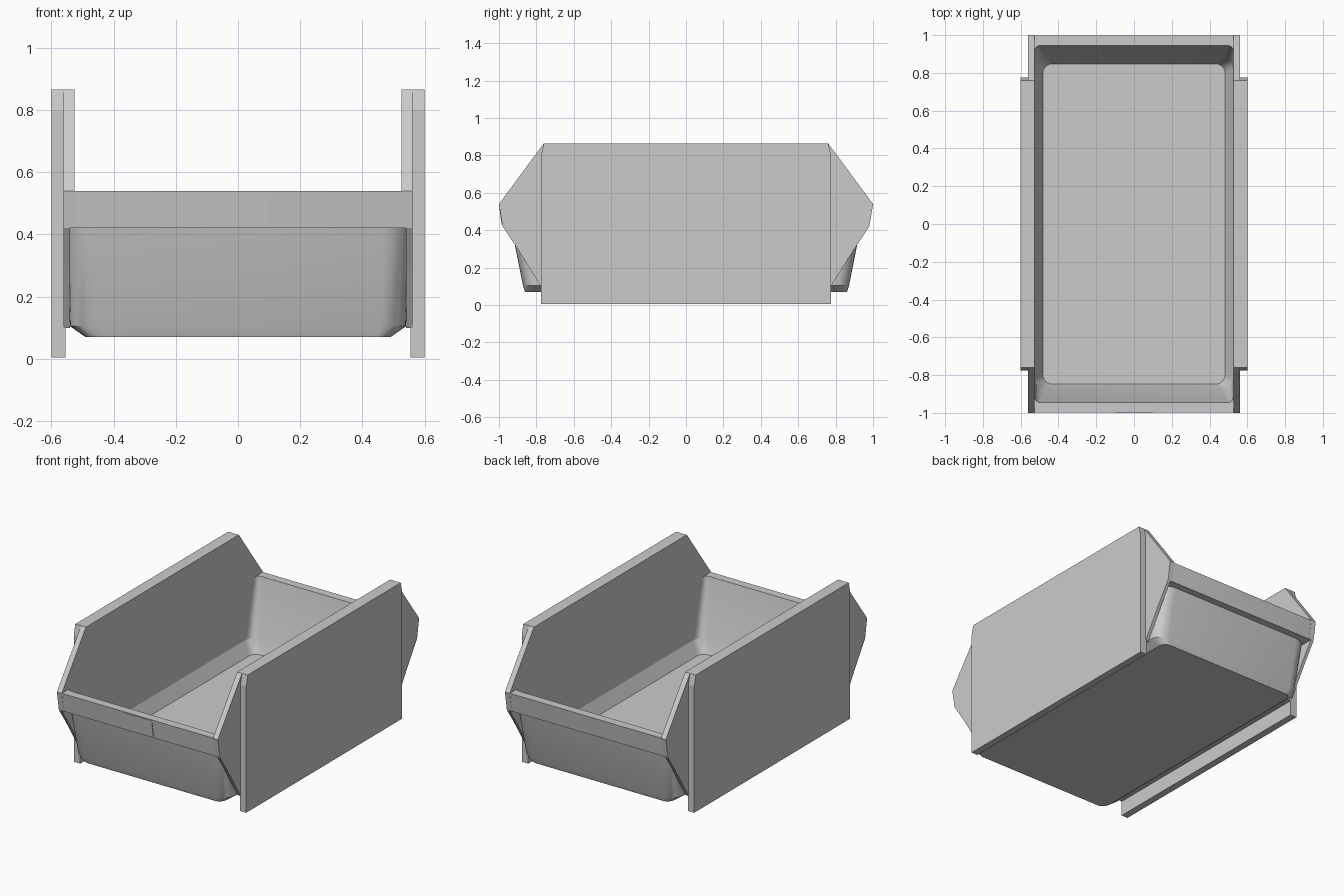
import bpy, bmesh, math

if "Cube" in bpy.data.objects:
    bpy.data.objects.remove(bpy.data.objects["Cube"])

grey = bpy.data.materials.new("plain grey")
grey.use_nodes = True
COLOUR = (0.6, 0.6, 0.6, 1)
grey.diffuse_color = COLOUR
grey.node_tree.nodes["Principled BSDF"].inputs["Base Color"].default_value = COLOUR


def finish(bm, name, smooth=False):
    """Turn a bmesh into a named object with the grey material."""
    bmesh.ops.recalc_face_normals(bm, faces=bm.faces)
    mesh = bpy.data.meshes.new(name)
    bm.to_mesh(mesh)
    bm.free()
    mesh.materials.append(grey)
    ob = bpy.data.objects.new(name, mesh)
    bpy.context.collection.objects.link(ob)
    if smooth:
        bpy.ops.object.select_all(action="DESELECT")
        ob.select_set(True)
        bpy.context.view_layer.objects.active = ob
        bpy.ops.object.shade_smooth_by_angle(angle=math.radians(20))
    return ob


def rounded_ring(bm, hx, hy, z, r, steps=6):
    """Rounded rectangle of vertices at height z."""
    ring = []
    for k, (sx, sy) in enumerate([(1, 1), (-1, 1), (-1, -1), (1, -1)]):
        for i in range(steps + 1):
            a = math.radians(90 * k + 90 * i / steps)
            ring.append(bm.verts.new((sx * (hx - r) + r * math.cos(a),
                                      sy * (hy - r) + r * math.sin(a), z)))
    return ring


def prism(name, profile, x0, x1):
    """Extrude a (y, z) profile from x0 to x1."""
    bm = bmesh.new()
    face = bm.faces.new([bm.verts.new((x0, y, z)) for y, z in profile])
    ext = bmesh.ops.extrude_face_region(bm, geom=[face])
    verts = [g for g in ext["geom"] if isinstance(g, bmesh.types.BMVert)]
    bmesh.ops.translate(bm, vec=(x1 - x0, 0, 0), verts=verts)
    return finish(bm, name)


def mirrored(half):
    """Complete a y-symmetric profile from its +y half, bottom to top."""
    return half + [(-y, z) for y, z in reversed(half)]


# Tub: outer shell, overhanging rim, inner shell: half x, half y, z, corner radius
sections = [
    (0.49, 0.86, 0.07, 0.05),
    (0.54, 0.872, 0.105, 0.08),
    (0.553, 0.935, 0.42, 0.09),
    (0.558, 0.98, 0.42, 0.012),
    (0.558, 0.998, 0.54, 0.012),
    (0.526, 0.945, 0.54, 0.03),
    (0.524, 0.878, 0.18, 0.06),
    (0.482, 0.848, 0.1, 0.05),
]
bm = bmesh.new()
rings = [rounded_ring(bm, *s) for s in sections]
n = len(rings[0])
for a, b in zip(rings, rings[1:]):
    for i in range(n):
        j = (i + 1) % n
        bm.faces.new((a[i], a[j], b[j], b[i]))
bm.faces.new(rings[0])
bm.faces.new(rings[-1])
finish(bm, "tub", smooth=True)

# Raised side walls, tapering lower flanks and flat outer panels
wall = mirrored([(0.98, 0.42), (1.0, 0.54), (0.76, 0.865)])
flank = mirrored([(0.775, 0.1), (0.9, 0.3), (0.98, 0.42)])
panel = mirrored([(0.775, 0.005), (0.775, 0.8), (0.76, 0.865)])
for side, s in (("left", 1), ("right", -1)):
    prism(side + "_wall", wall, s * 0.526, s * 0.56)
    prism(side + "_flank", flank, s * 0.54, s * 0.56)
    prism(side + "_panel", panel, s * 0.555, s * 0.6)

# Thin tapered plate on the front rim
prism("front_plate", [(-0.978, 0.43), (-0.986, 0.43), (-1.0, 0.535), (-0.985, 0.535)],
      -0.1, 0.1)
